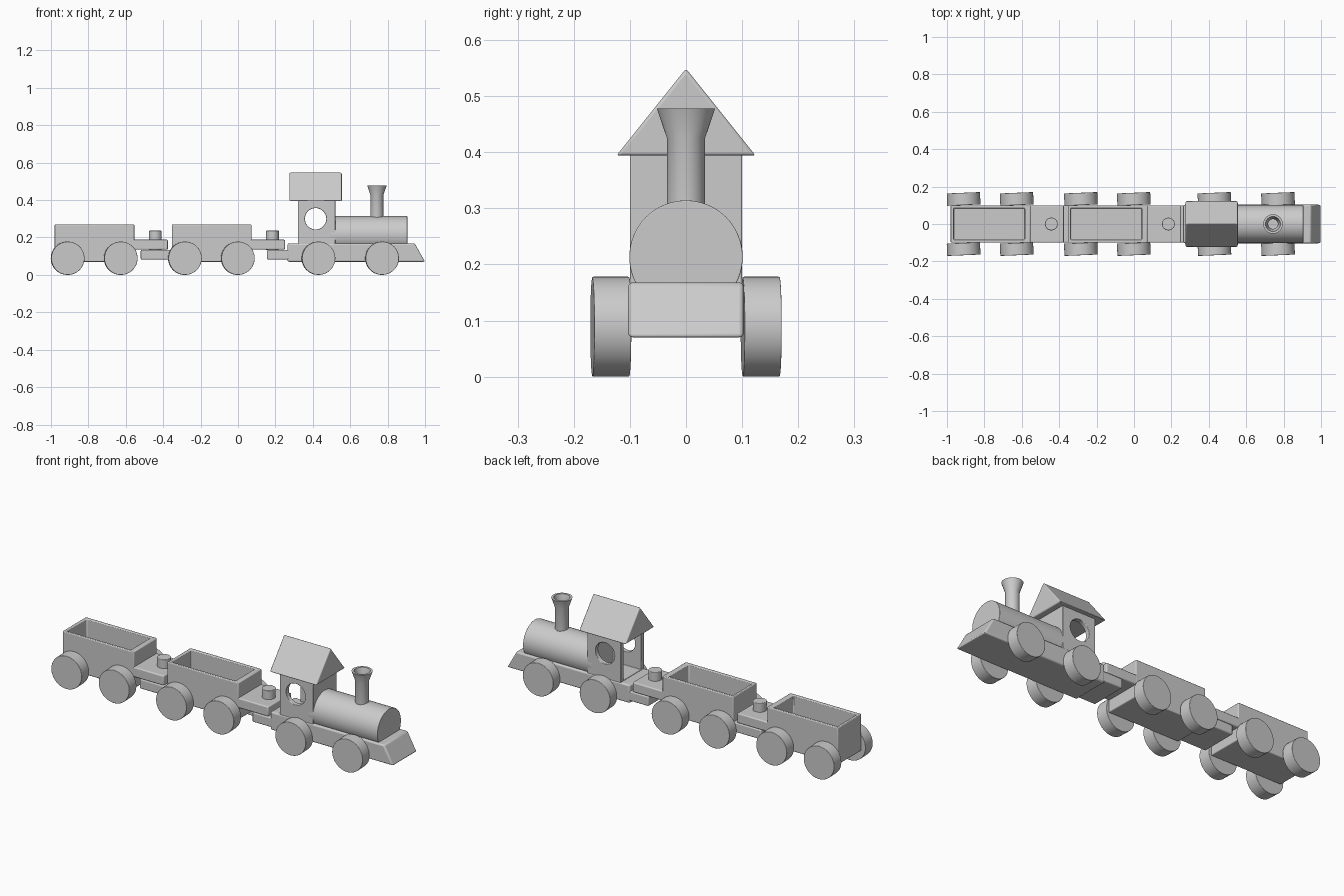
import bpy, bmesh, math
from mathutils import Matrix

cube = bpy.data.objects.get("Cube")
if cube:
    bpy.data.objects.remove(cube, do_unlink=True)

grey = bpy.data.materials.new("plain grey")
grey.use_nodes = True
colour = (0.6, 0.6, 0.6, 1)
grey.diffuse_color = colour
grey.node_tree.nodes["Principled BSDF"].inputs["Base Color"].default_value = colour


def add_object(name, bm):
    bmesh.ops.recalc_face_normals(bm, faces=bm.faces)
    mesh = bpy.data.meshes.new(name)
    bm.to_mesh(mesh)
    bm.free()
    mesh.materials.append(grey)
    ob = bpy.data.objects.new(name, mesh)
    bpy.context.collection.objects.link(ob)
    return ob


def finish(ob, bevel=0.006):
    """Round the edges a little and smooth the curved surfaces."""
    bpy.ops.object.select_all(action="DESELECT")
    bpy.context.view_layer.objects.active = ob
    ob.select_set(True)
    bpy.ops.object.shade_smooth_by_angle(angle=math.radians(35))
    if bevel:
        mod = ob.modifiers.new("soft edges", "BEVEL")
        mod.width = bevel
        mod.segments = 3
        mod.limit_method = "ANGLE"
        mod.angle_limit = math.radians(35)
    return ob


def box_mesh(x, y, z):
    """Box from the low and high limit on each axis."""
    bm = bmesh.new()
    bmesh.ops.create_cube(bm, size=1)
    for v in bm.verts:
        v.co = [lim[0] if c < 0 else lim[1] for c, lim in zip(v.co, (x, y, z))]
    return bm


def box(name, x, z, half=0.1):
    return finish(add_object(name, box_mesh(x, (-half, half), z)))


def prism(name, points, axis, low, high, bevel):
    """Extrude a side profile along x or y."""
    bm = bmesh.new()
    place = (lambda p, t: (t, p[0], p[1])) if axis == "x" else (lambda p, t: (p[0], t, p[1]))
    ends = [[bm.verts.new(place(p, t)) for p in points] for t in (low, high)]
    for ring in ends:
        bm.faces.new(ring)
    for i in range(len(points)):
        j = (i + 1) % len(points)
        bm.faces.new((ends[0][i], ends[0][j], ends[1][j], ends[1][i]))
    return finish(add_object(name, bm), bevel)


def cylinder(name, centre, radius, depth, axis="z", yaw=0.0, bevel=0.0):
    turn = {"x": Matrix.Rotation(math.pi / 2, 4, "Y"),
            "y": Matrix.Rotation(math.pi / 2, 4, "X"),
            "z": Matrix.Identity(4)}[axis]
    bm = bmesh.new()
    bmesh.ops.create_cone(bm, cap_ends=True, segments=64, radius1=radius, radius2=radius,
                          depth=depth, matrix=Matrix.Translation(centre)
                          @ Matrix.Rotation(yaw, 4, "Z") @ turn)
    return finish(add_object(name, bm), bevel)


def lathe(name, centre_x, profile):
    bm = bmesh.new()
    verts = [bm.verts.new((r, 0, z)) for r, z in profile]
    edges = [bm.edges.new(pair) for pair in zip(verts, verts[1:])]
    bmesh.ops.spin(bm, geom=verts + edges, cent=(0, 0, 0), axis=(0, 0, 1),
                   angle=math.tau, steps=48)
    bmesh.ops.remove_doubles(bm, verts=bm.verts, dist=1e-5)
    bmesh.ops.translate(bm, verts=bm.verts, vec=(centre_x, 0, 0))
    return finish(add_object(name, bm), 0)


def cut(ob, cutter):
    mod = ob.modifiers.new("cut", "BOOLEAN")
    mod.object = cutter
    mod.solver = "EXACT"
    bpy.context.view_layer.objects.active = ob
    bpy.ops.object.modifier_apply(modifier=mod.name)
    bpy.data.objects.remove(cutter, do_unlink=True)


# Wagons: hollow tub, rear-to-front hitch plate and peg
def wagon(name, x0):
    x1 = x0 + 0.426
    bm = box_mesh((x0, x1), (-0.1, 0.1), (0.07, 0.27))
    top = max(bm.faces, key=lambda f: f.calc_center_median().z)
    bmesh.ops.inset_region(bm, faces=[top], thickness=0.0225)
    for v in top.verts:
        if v.co.x > x0 + 0.2:
            v.co.x -= 0.014
    floor = bmesh.ops.extrude_face_region(bm, geom=[top])["geom"]
    bmesh.ops.translate(bm, vec=(0, 0, -0.15),
                        verts=[g for g in floor if isinstance(g, bmesh.types.BMVert)])
    if top.is_valid:
        bmesh.ops.delete(bm, geom=[top], context="FACES_ONLY")
    finish(add_object(name + "_tub", bm), 0.005)
    box(name + "_hitch_plate", (x1 - 0.01, x1 + 0.179), (0.135, 0.188))
    cylinder(name + "_hitch_peg", (x1 + 0.112, 0, 0.184), 0.034, 0.104, bevel=0.003)


wagon("rear_wagon", -0.98)
wagon("middle_wagon", -0.354)

# Lower tongues reaching back under the plates
box("middle_wagon_tongue", (-0.52, -0.34), (0.082, 0.134))
box("engine_tongue", (0.155, 0.29), (0.082, 0.134))

# Wheels
for i, x in enumerate((-0.911, -0.627, -0.284, -0.001, 0.43, 0.77)):
    for side, y in (("front", -0.134), ("back", 0.134)):
        cylinder(f"{side}_wheel_{i + 1}", (x, y, 0.089), 0.089, 0.066,
                 axis="y", yaw=math.radians(2.4), bevel=0.002)

# Engine base with a sloped nose
prism("engine_base", [(0.265, 0.07), (1.0, 0.07), (0.945, 0.168), (0.265, 0.168)],
      "y", -0.103, 0.103, 0.008)

# Boiler
cylinder("boiler", (0.7, 0, 0.213), 0.101, 0.41, axis="x", bevel=0.002)

# Chimney with a flared hollow top
lathe("chimney", 0.743, [(0, 0.28), (0.034, 0.28), (0.034, 0.425), (0.052, 0.478),
                         (0.04, 0.478), (0.026, 0.425), (0.026, 0.38), (0, 0.38)])

# Cab, open at the rear, with round side windows
cab = add_object("cab", box_mesh((0.32, 0.52), (-0.1, 0.1), (0.15, 0.4)))
cut(cab, add_object("room_cutter", box_mesh((0.2, 0.49), (-0.075, 0.075), (0.17, 0.5))))
cut(cab, cylinder("window_cutter", (0.415, 0, 0.3), 0.057, 0.4, axis="y"))
finish(cab, 0.003)

# Gabled roof
prism("roof", [(-0.124, 0.394), (0.124, 0.394), (0.0, 0.549)], "x", 0.275, 0.555, 0.006)
